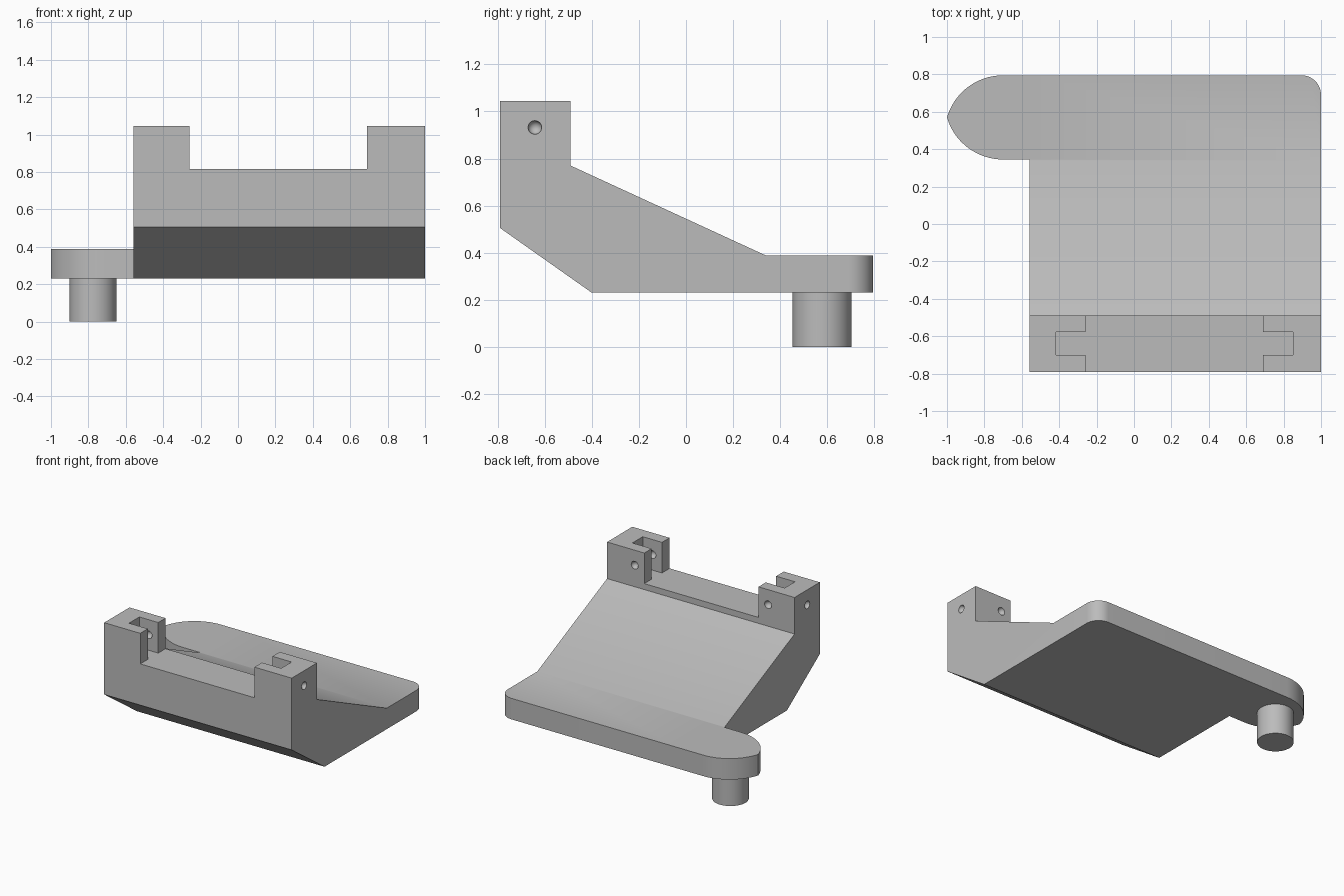
import bpy, bmesh
from math import sin, cos, asin, pi
from mathutils import Matrix, Vector

old = bpy.data.objects.get("Cube")
if old:
    bpy.data.objects.remove(old, do_unlink=True)

grey = bpy.data.materials.new("plain grey")
grey.use_nodes = True
colour = (0.5, 0.5, 0.5, 1)
grey.diffuse_color = colour
grey.node_tree.nodes["Principled BSDF"].inputs["Base Color"].default_value = colour

LEFT, RIGHT = 1.0, -0.56          # body sides
FRONT, BACK = -0.79, 0.795
BASE, PLATE, SADDLE, TOP = 0.23, 0.388, 0.815, 1.045


def finish(name, bm):
    bmesh.ops.recalc_face_normals(bm, faces=bm.faces)
    mesh = bpy.data.meshes.new(name)
    bm.to_mesh(mesh)
    bm.free()
    mesh.materials.append(grey)
    ob = bpy.data.objects.new(name, mesh)
    bpy.context.collection.objects.link(ob)
    return ob


def prism(points, shift):
    """Extrude a closed outline along a vector."""
    bm = bmesh.new()
    face = bm.faces.new([bm.verts.new(p) for p in points])
    geom = bmesh.ops.extrude_face_region(bm, geom=[face])["geom"]
    bmesh.ops.translate(bm, vec=shift,
                        verts=[g for g in geom if isinstance(g, bmesh.types.BMVert)])
    return bm


def box(name, low, high):
    x0, y0, z0 = low
    x1, y1, z1 = high
    return finish(name, prism([(x0, y0, z0), (x1, y0, z0), (x1, y1, z0), (x0, y1, z0)],
                              (0, 0, z1 - z0)))


def combine(target, tool, operation):
    mod = target.modifiers.new(operation, 'BOOLEAN')
    mod.operation = operation
    mod.solver = 'EXACT'
    mod.object = tool
    bpy.context.view_layer.objects.active = target
    bpy.ops.object.modifier_apply(modifier=mod.name)
    bpy.data.objects.remove(tool, do_unlink=True)


# Body: side profile extruded across the width
profile = [(FRONT, TOP), (-0.49, TOP), (-0.49, 0.77), (0.34, PLATE), (BACK, PLATE),
           (BACK, BASE), (-0.4, BASE), (FRONT, 0.505)]
bm = prism([(RIGHT, y, z) for y, z in profile], (LEFT - RIGHT, 0, 0))


def is_underside_rim(e):
    a, b = (v.co for v in e.verts)
    return abs(a.x - b.x) < 0.01 and {round(a.z, 2), round(b.z, 2)} == {BASE, round(0.505, 2)}


def is_back_corner(e):
    return all(v.co.x > 0.99 and v.co.y > BACK - 0.01 for v in e.verts)


# Rounded rims of the sloping underside and the rounded back corner
rims = [e for e in bm.edges if is_underside_rim(e) or is_back_corner(e)]
bmesh.ops.bevel(bm, geom=rims, offset=0.105, segments=12, profile=0.5, affect='EDGES')
body = finish("bracket_body", bm)

# Pointed side tab, two arcs meeting at a tip
low, tip = 0.345, Vector((-1.0, 0.57))
start_x = -0.7
outline = [(-0.5, low), (-0.5, BACK)]
for edge, side in ((BACK, 1), (low, -1)):
    run, rise = start_x - tip.x, abs(edge - tip.y)
    radius = (run * run + rise * rise) / (2 * rise)
    sweep = asin(run / radius)
    arc = [(start_x - radius * sin(sweep * i / 16),
            edge - side * radius * (1 - cos(sweep * i / 16))) for i in range(17)]
    outline += arc if side > 0 else arc[-2::-1]
tab = finish("side_tab", prism([(x, y, BASE) for x, y in outline], (0, 0, PLATE - BASE)))
combine(body, tab, 'UNION')

# Saddle between the two lugs, and the slot in each lug
combine(body, box("saddle_cutter", (-0.26, -1, SADDLE), (0.69, -0.3, 1.3)), 'DIFFERENCE')
combine(body, box("slot_cutter", (-0.417, -0.7, SADDLE), (0.85, -0.577, 1.3)), 'DIFFERENCE')

# Round dimples on the lug faces and inside the slots
dimples = [(x, -0.642, 0.932) for x in (LEFT, RIGHT)]
dimples += [(x, y, 0.932) for x in (-0.34, 0.77) for y in (-0.49, -0.577, -0.7)]
for spot in dimples:
    bm = bmesh.new()
    bmesh.ops.create_uvsphere(bm, u_segments=20, v_segments=12, radius=0.029,
                              matrix=Matrix.Translation(spot))
    combine(body, finish("dimple_cutter", bm), 'DIFFERENCE')

# Pin under the tab
bm = bmesh.new()
bmesh.ops.create_cone(bm, cap_ends=True, segments=48, radius1=0.125, radius2=0.125,
                      depth=BASE, matrix=Matrix.Translation((-0.775, 0.578, BASE / 2)))
pin = finish("pin", bm)

# Smooth shading with sharp edges kept
for ob in (body, pin):
    bpy.ops.object.select_all(action='DESELECT')
    ob.select_set(True)
    bpy.context.view_layer.objects.active = ob
    bpy.ops.object.shade_smooth_by_angle(angle=pi / 6)
